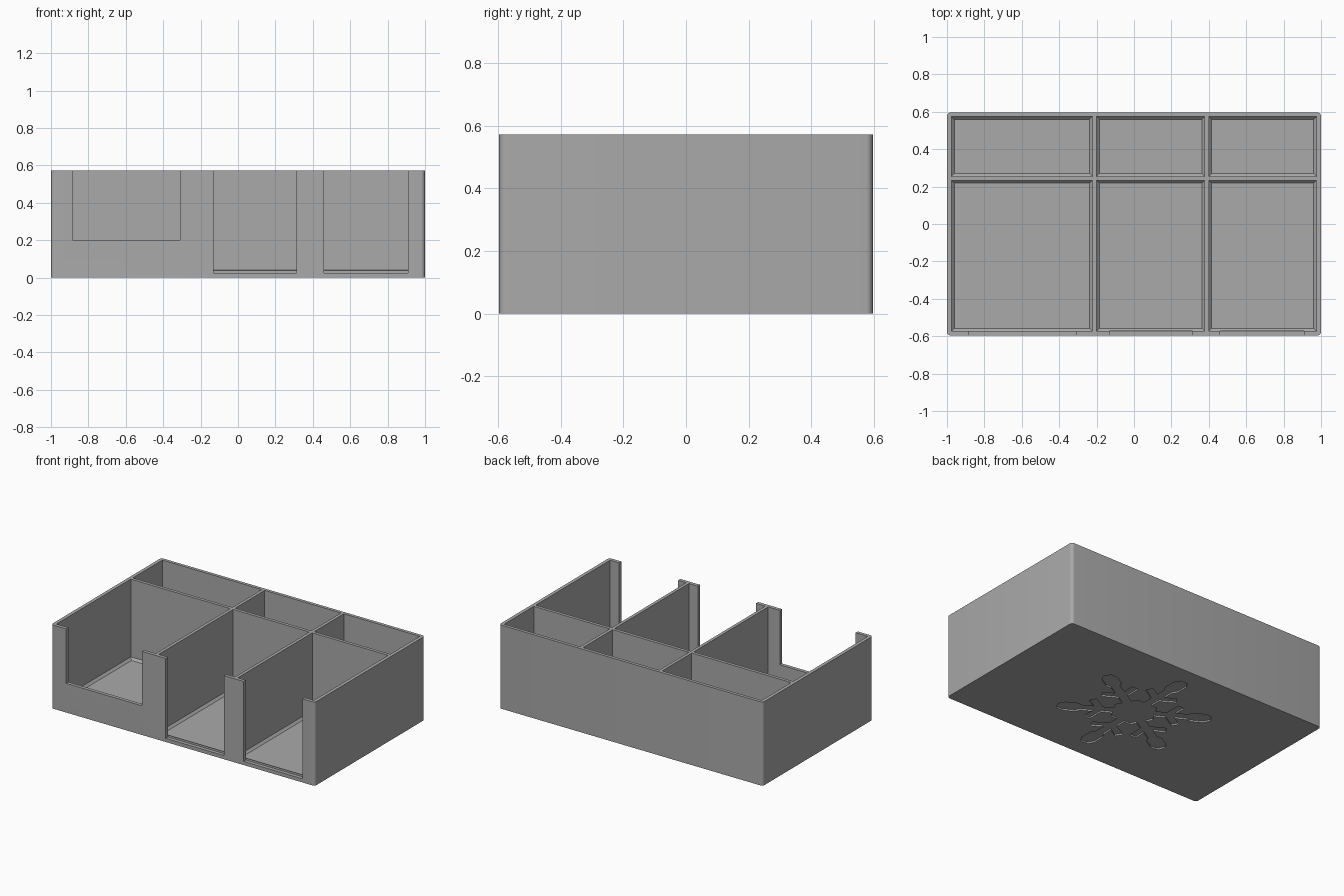
import bpy
import bmesh
from math import cos, sin, pi

if "Cube" in bpy.data.objects:
    bpy.data.objects.remove(bpy.data.objects["Cube"], do_unlink=True)

HALF_X, HALF_Y, HEIGHT = 1.0, 0.597, 0.573
FLOOR, CHAMFER, INNER_FRONT = 0.025, 0.015, -0.573

grey = bpy.data.materials.new("plain_grey")
grey.use_nodes = True
grey.diffuse_color = (0.4, 0.4, 0.4, 1)
grey.node_tree.nodes["Principled BSDF"].inputs["Base Color"].default_value = (0.4, 0.4, 0.4, 1)


def loft(name, rings):
    """Closed solid through matching rings of points, bottom to top."""
    bm = bmesh.new()
    loops = [[bm.verts.new(p) for p in ring] for ring in rings]
    for low, high in zip(loops, loops[1:]):
        for i in range(len(low)):
            j = (i + 1) % len(low)
            bm.faces.new((low[i], low[j], high[j], high[i]))
    bm.faces.new(loops[0][::-1])
    bm.faces.new(loops[-1])
    bmesh.ops.recalc_face_normals(bm, faces=bm.faces)
    mesh = bpy.data.meshes.new(name)
    bm.to_mesh(mesh)
    bm.free()
    obj = bpy.data.objects.new(name, mesh)
    bpy.context.collection.objects.link(obj)
    mesh.materials.append(grey)
    return obj


def rect(x0, x1, y0, y1, z, inset=0):
    return [(x0 + inset, y0 + inset, z), (x1 - inset, y0 + inset, z),
            (x1 - inset, y1 - inset, z), (x0 + inset, y1 - inset, z)]


def apply_modifier(obj, mod):
    bpy.context.view_layer.objects.active = obj
    bpy.ops.object.modifier_apply(modifier=mod.name)


def cut(target, cutter):
    cutter.hide_render = True
    mod = target.modifiers.new("cut", 'BOOLEAN')
    mod.operation, mod.solver, mod.object = 'DIFFERENCE', 'EXACT', cutter
    apply_modifier(target, mod)
    bpy.data.objects.remove(cutter, do_unlink=True)


# Outer block with softly rounded upright corners
tray = loft("divided_tray", [rect(-HALF_X, HALF_X, -HALF_Y, HALF_Y, z) for z in (0, HEIGHT)])
bm = bmesh.new()
bm.from_mesh(tray.data)
upright = [e for e in bm.edges if abs(e.verts[0].co.z - e.verts[1].co.z) > 0.1]
bmesh.ops.bevel(bm, geom=upright, offset=0.022, segments=6, profile=0.5, affect='EDGES')
bm.to_mesh(tray.data)
bm.free()

# Six compartments with chamfered floor edges
columns = [(-0.976, -0.222), (-0.2, 0.378), (0.4, 0.976)]
rows = [(INNER_FRONT, 0.233), (0.255, 0.575)]
for x0, x1 in columns:
    for y0, y1 in rows:
        cut(tray, loft("compartment_cutter", [
            rect(x0, x1, y0, y1, FLOOR, CHAMFER),
            rect(x0, x1, y0, y1, FLOOR + CHAMFER),
            rect(x0, x1, y0, y1, 1)]))

# Open access notches in the front wall
for x0, x1, bottom in [(-0.885, -0.31, 0.2), (-0.13, 0.312, FLOOR), (0.46, 0.908, FLOOR)]:
    cut(tray, loft("notch_cutter", [
        rect(x0, x1, -0.8, INNER_FRONT + 0.001, z) for z in (bottom, 1)]))

# Shallow six-armed snowflake recess under the base: one half arm, mirrored and turned
half_arm = [(0.13, 0.03), (0.2, 0.03), (0.255, 0.122), (0.298, 0.097), (0.257, 0.03),
            (0.33, 0.03), (0.36, 0.05), (0.44, 0.05), (0.48, 0.025)]
arm = [(0.13, -0.075)] + [(u, -v) for u, v in half_arm] + half_arm[::-1]
outline = []
for i in range(6):
    a = pi / 6 + i * pi / 3
    outline += [(u * cos(a) - v * sin(a), u * sin(a) + v * cos(a)) for u, v in arm]
cut(tray, loft("snowflake_cutter", [[(x, y, z) for x, y in outline] for z in (-0.1, 0.01)]))

# Smooth the rounded corners, keep every other edge crisp
bpy.ops.object.select_all(action='DESELECT')
tray.select_set(True)
bpy.context.view_layer.objects.active = tray
bpy.ops.object.shade_smooth_by_angle(angle=pi / 6)
